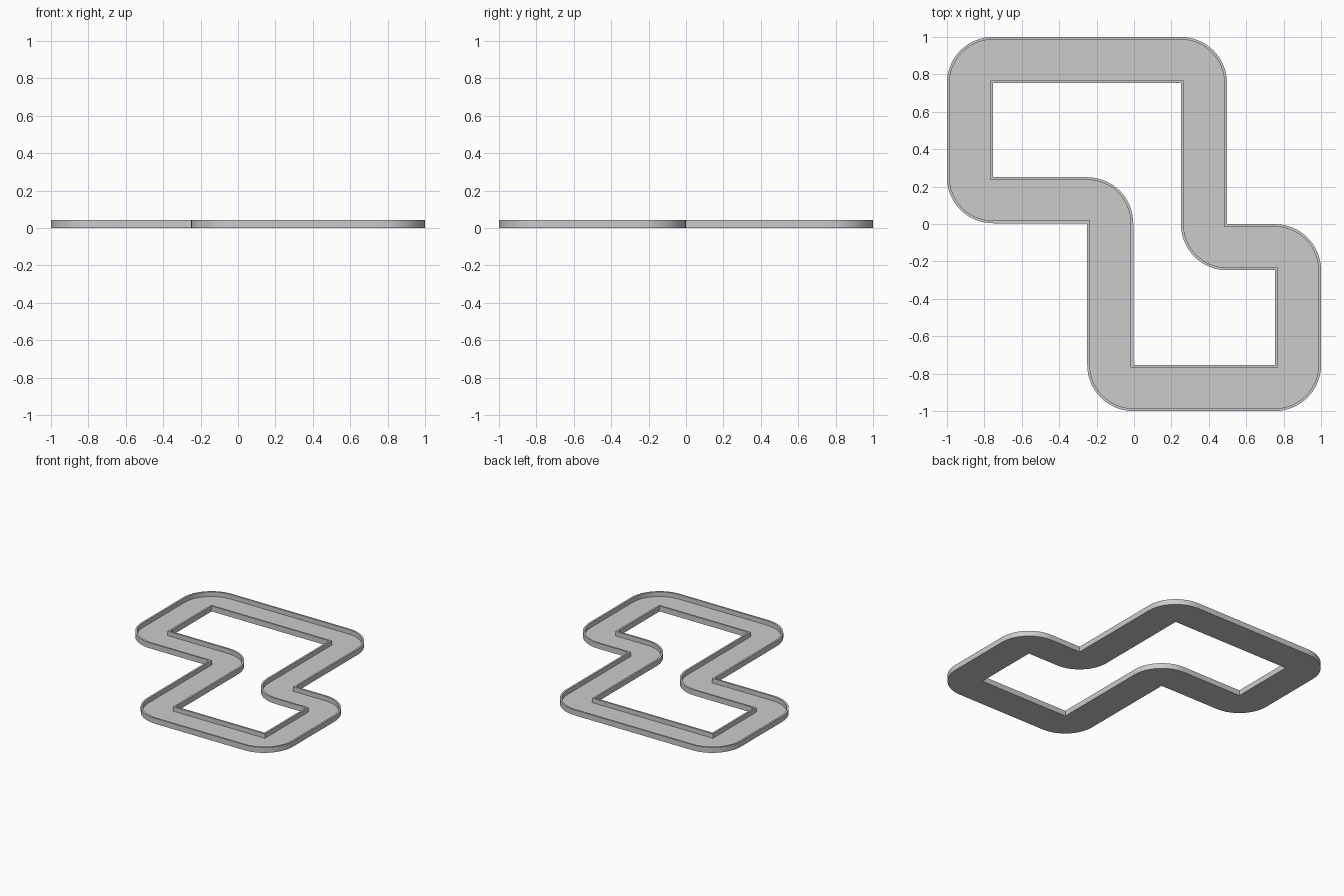
import bpy, bmesh, math
from mathutils import Vector

if "Cube" in bpy.data.objects:
    bpy.data.objects.remove(bpy.data.objects["Cube"])

HALF = 0.123      # half the track width
WALL = 0.014      # rim thickness
HEIGHT = 0.042    # rim height
FLOOR = 0.007     # floor thickness
SEGS = 16         # steps around each rounded bend

# Centre line corners, clockwise
path = [Vector(p) for p in (
    (-0.877, 0.877), (0.374, 0.877), (0.374, -0.124), (0.877, -0.124),
    (0.877, -0.877), (-0.127, -0.877), (-0.127, 0.127), (-0.877, 0.127))]

# Channel cross-section: (sideways offset, height)
a, b = HALF, HALF - WALL
profile = [(-a, 0), (a, 0), (a, HEIGHT), (b, HEIGHT),
           (b, FLOOR), (-b, FLOOR), (-b, HEIGHT), (-a, HEIGHT)]


def left_normal(p, q):
    d = (q - p).normalized()
    return Vector((-d.y, d.x))


def bend_point(i, offset, step):
    """Point on a bend: rounded on the outside, sharp on the inside."""
    p = path[i]
    n1 = left_normal(path[i - 1], p)
    n2 = left_normal(p, path[(i + 1) % len(path)])
    turn = 1 if n1.cross(n2) < 0 else -1
    r = HALF + offset * turn if offset * turn > 0 else 0
    t = math.pi / 2 * step / SEGS
    centre = p + (n1 + n2) * (offset - turn * r)
    return centre + turn * r * (n1 * math.cos(t) + n2 * math.sin(t))


# Sweep the channel around the closed circuit
bm = bmesh.new()
rings = []
for i in range(len(path)):
    for s in range(SEGS + 1):
        rings.append([bm.verts.new((*bend_point(i, o, s), z)) for o, z in profile])
for r, ring in enumerate(rings):
    nxt = rings[(r + 1) % len(rings)]
    for k in range(len(profile)):
        j = (k + 1) % len(profile)
        bm.faces.new((ring[k], ring[j], nxt[j], nxt[k]))
bmesh.ops.remove_doubles(bm, verts=bm.verts, dist=1e-5)
bmesh.ops.recalc_face_normals(bm, faces=bm.faces)

mesh = bpy.data.meshes.new("track_channel")
bm.to_mesh(mesh)
bm.free()
track = bpy.data.objects.new("track_channel", mesh)
bpy.context.collection.objects.link(track)
